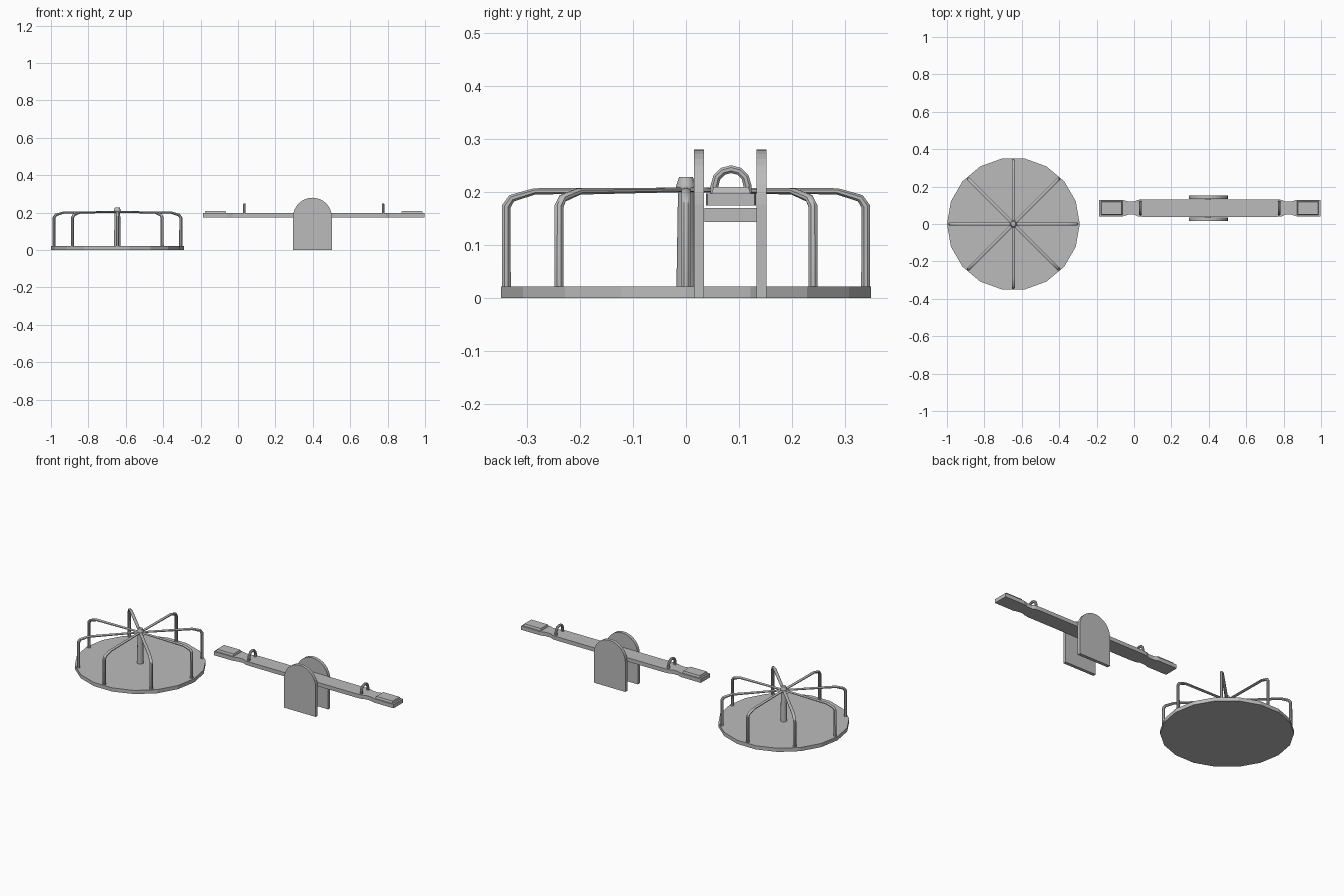
import bpy, bmesh, math
from mathutils import Vector, Matrix

if "Cube" in bpy.data.objects:
    bpy.data.objects.remove(bpy.data.objects["Cube"], do_unlink=True)

grey = bpy.data.materials.new("plain_grey")
grey.use_nodes = True
colour = (0.5, 0.5, 0.5, 1)
grey.diffuse_color = colour
grey.node_tree.nodes["Principled BSDF"].inputs["Base Color"].default_value = colour


def finish(name, bm, smooth=False):
    bmesh.ops.recalc_face_normals(bm, faces=bm.faces)
    mesh = bpy.data.meshes.new(name)
    bm.to_mesh(mesh)
    bm.free()
    mesh.materials.append(grey)
    obj = bpy.data.objects.new(name, mesh)
    bpy.context.collection.objects.link(obj)
    if smooth:
        bpy.ops.object.select_all(action='DESELECT')
        obj.select_set(True)
        bpy.context.view_layer.objects.active = obj
        bpy.ops.object.shade_smooth_by_angle(angle=math.radians(40))
    return obj


def prism(name, outline, depth):
    """Extrude a closed 3D outline along a depth vector."""
    bm = bmesh.new()
    face = bm.faces.new([bm.verts.new(p) for p in outline])
    new = bmesh.ops.extrude_face_region(bm, geom=[face])["geom"]
    moved = [v for v in new if isinstance(v, bmesh.types.BMVert)]
    bmesh.ops.translate(bm, verts=moved, vec=depth)
    return finish(name, bm)


def lathe(name, profile, centre, sides, smooth=False):
    """Stack rings of (radius, height) into a capped round part."""
    bm = bmesh.new()
    rings = []
    for r, z in profile:
        rings.append([bm.verts.new((centre[0] + r * math.cos(math.tau * i / sides),
                                    centre[1] + r * math.sin(math.tau * i / sides), z))
                      for i in range(sides)])
    skin(bm, rings)
    return finish(name, bm, smooth)


def skin(bm, rings):
    n = len(rings[0])
    for a, b in zip(rings, rings[1:]):
        for i in range(n):
            j = (i + 1) % n
            bm.faces.new((a[i], a[j], b[j], b[i]))
    bm.faces.new(rings[0][::-1])
    bm.faces.new(rings[-1])


def tube(name, path, width, origin, angle, sides=8):
    """Sweep an oval along (distance, height, thickness) points in an upright plane."""
    bm = bmesh.new()
    pts = [Vector((d, 0, z)) for d, z, t in path]
    rings = []
    for k, p in enumerate(pts):
        before = (p - pts[k - 1]).normalized() if k else Vector()
        after = (pts[k + 1] - p).normalized() if k < len(pts) - 1 else Vector()
        tan = (before + after).normalized()
        normal = Vector((-tan.z, 0, tan.x))
        ring = []
        for i in range(sides):
            a = math.tau * (i + 0.5) / sides
            ring.append(bm.verts.new(p + normal * path[k][2] * math.cos(a)
                                     + Vector((0, width * math.sin(a), 0))))
        rings.append(ring)
    skin(bm, rings)
    bm.transform(Matrix.Translation(origin) @ Matrix.Rotation(angle, 4, 'Z'))
    return finish(name, bm, True)


def frustum(name, centre, half, z0, z1, inset=0.0):
    """Box whose top is pulled in by an inset."""
    bm = bmesh.new()
    rings = []
    for z, s in ((z0, 0), (z1, inset)):
        rings.append([bm.verts.new((centre[0] + sx * (half[0] - s),
                                    centre[1] + sy * (half[1] - s), z))
                      for sx, sy in ((-1, -1), (1, -1), (1, 1), (-1, 1))])
    skin(bm, rings)
    return finish(name, bm)


# Merry-go-round: deck, post with cap, eight bent rails
hub = (-0.645, 0, 0)
lathe("roundabout_deck", [(0.355, 0), (0.355, 0.022)], hub, 18)
lathe("roundabout_post", [(0.018, 0.022), (0.015, 0.207)], hub, 12, True)
lathe("roundabout_cap", [(0.015, 0.2), (0.019, 0.208), (0.018, 0.213), (0.013, 0.228)],
      hub, 12, True)
rail = [(0.339, 0.02, 0.009), (0.339, 0.173, 0.009), (0.329, 0.188, 0.008),
        (0.286, 0.201, 0.0065), (0, 0.204, 0.0045)]
for k in range(8):
    tube(f"roundabout_rail_{k + 1}", rail, 0.009, hub, k * math.pi / 4)

# Seesaw supports: two arched panels
mid, row = 0.405, 0.085
for name, y in (("front_support", 0.015), ("back_support", 0.133)):
    arch = [(0.398 + 0.104 * math.cos(math.pi * i / 16), y,
             0.176 + 0.104 * math.sin(math.pi * i / 16)) for i in range(17)]
    prism(name, [(0.294, y, 0), (0.502, y, 0)] + arch, (0, 0.019, 0))

# Pivot block under the plank
frustum("pivot_block", (0.398, row), (0.015, 0.05), 0.143, 0.17)

# Plank with a narrowed neck beside each seat
half_edge = [(0.355, 0.047), (0.385, 0.044), (0.405, 0.035), (0.435, 0.035),
             (0.465, 0.044), (0.593, 0.044), (0.593, -0.044), (0.465, -0.044),
             (0.435, -0.035), (0.405, -0.035), (0.385, -0.044), (0.355, -0.047)]
outline = [(mid + s * x, row + s * y, 0.174) for s in (1, -1) for x, y in half_edge]
prism("seesaw_plank", outline, (0, 0, 0.023))

# Seats and hoop handles at both ends
hoop = [(-0.031, 0.195, 0.008)]
hoop += [(-0.031 * math.cos(math.pi * i / 6), 0.212 + 0.031 * math.sin(math.pi * i / 6), 0.008)
         for i in range(7)]
hoop.append((0.031, 0.195, 0.008))
for side, s in (("left", 1), ("right", -1)):
    frustum(f"{side}_seat", (mid + s * 0.525, row), (0.058, 0.037), 0.196, 0.209, 0.004)
    tube(f"{side}_handle", hoop, 0.008, (mid + s * 0.371, row, 0), math.pi / 2)
